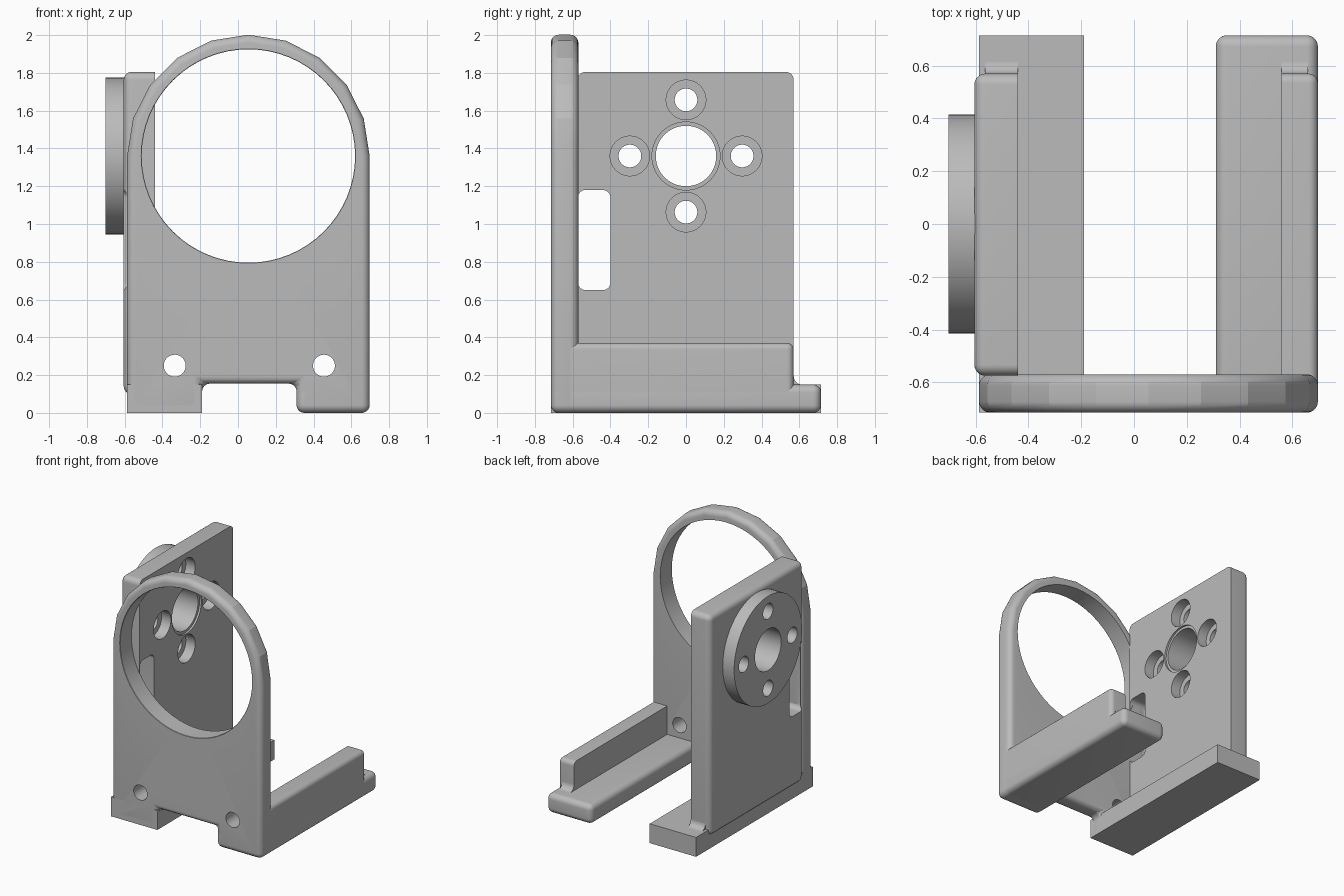
import bpy, bmesh, math
from mathutils import Matrix

cube = bpy.data.objects.get("Cube")
if cube:
    bpy.data.objects.remove(cube, do_unlink=True)

grey = bpy.data.materials.new("light_grey")
grey.use_nodes = True
colour = (0.5, 0.5, 0.5, 1)
grey.diffuse_color = colour
grey.node_tree.nodes["Principled BSDF"].inputs["Base Color"].default_value = colour

FRONT, BACK = -0.715, -0.57      # front plate depth
RING_X, AXIS_Z = 0.055, 1.36     # ring centre and bore height
ROUND = 0.042


def finish(name, bm):
    bmesh.ops.recalc_face_normals(bm, faces=bm.faces)
    mesh = bpy.data.meshes.new(name)
    bm.to_mesh(mesh)
    bm.free()
    obj = bpy.data.objects.new(name, mesh)
    bpy.context.collection.objects.link(obj)
    mesh.materials.append(grey)
    return obj


def round_edges(bm, rule, size=ROUND):
    """Round the sharp edges whose midpoint passes the rule."""
    bm.normal_update()
    edges = [e for e in bm.edges if e.calc_face_angle(0) > 0.7
             and rule((e.verts[0].co + e.verts[1].co) / 2)]
    bmesh.ops.bevel(bm, geom=edges, offset=size, segments=7, profile=0.5,
                    affect='EDGES', clamp_overlap=True)


def prism(name, points, start, end, place, rule=None, size=ROUND):
    """Extrude a profile; place maps (u, v, depth) to x, y, z."""
    bm = bmesh.new()
    low = [bm.verts.new(place(u, v, start)) for u, v in points]
    high = [bm.verts.new(place(u, v, end)) for u, v in points]
    bm.faces.new(low)
    bm.faces.new(high)
    for i in range(len(points)):
        j = (i + 1) % len(points)
        bm.faces.new((low[i], low[j], high[j], high[i]))
    bmesh.ops.recalc_face_normals(bm, faces=bm.faces)
    if rule:
        round_edges(bm, rule, size)
    return finish(name, bm)


def box(name, x, y, z, rule=None, size=ROUND):
    corners = [(x[0], y[0]), (x[1], y[0]), (x[1], y[1]), (x[0], y[1])]
    return prism(name, corners, z[0], z[1], lambda u, v, d: (u, v, d), rule, size)


def cylinder(name, centre, r1, r2, depth, axis):
    turn = Matrix.Rotation(math.pi / 2, 4, 'X' if axis == 'Y' else 'Y')
    bm = bmesh.new()
    bmesh.ops.create_cone(bm, cap_ends=True, segments=64, radius1=r1, radius2=r2,
                          depth=depth, matrix=Matrix.Translation(centre) @ turn)
    return finish(name, bm)


def cut(obj, cutters):
    for cutter in cutters:
        cutter.hide_render = True
        cutter.hide_set(True)
        mod = obj.modifiers.new("cut", 'BOOLEAN')
        mod.operation, mod.solver, mod.object = 'DIFFERENCE', 'EXACT', cutter
    bpy.context.view_layer.objects.active = obj
    for mod in list(obj.modifiers):
        bpy.ops.object.modifier_apply(modifier=mod.name)
    for cutter in cutters:
        bpy.data.objects.remove(cutter, do_unlink=True)


# Front plate: faceted arch on top, notch between the feet
arch = [(RING_X + 0.642 * math.cos(math.radians(a)),
         AXIS_Z + 0.642 * math.sin(math.radians(a))) for a in range(0, 181, 18)]
outline = [(-0.587, 0), (-0.19, 0), (-0.19, 0.155), (0.31, 0.155),
           (0.31, 0), (0.697, 0)] + arch
plate = prism("front_plate", outline, FRONT, BACK, lambda u, v, d: (u, d, v),
              lambda m: True)
mid = (FRONT + BACK) / 2
cut(plate, [cylinder("ring_cutter", (RING_X, mid, AXIS_Z), 0.565, 0.565, 0.5, 'Y'),
            cylinder("lip_cutter", (RING_X, FRONT, AXIS_Z), 0.54, 0.595, 0.06, 'Y')]
    + [cylinder("screw_cutter", (x, mid, 0.25), 0.058, 0.058, 0.5, 'Y')
       for x in (-0.335, 0.455)])

# Left-hand and right-hand feet
square_foot = box("square_foot", (-0.587, -0.19), (FRONT, 0.715), (0, 0.15))
rounded_foot = box("rounded_foot", (0.31, 0.697), (FRONT, 0.715), (0, 0.15),
                   lambda m: True)

# Low rail, rounded on its outer side
rail = box("side_rail", (0.56, 0.697), (-0.65, 0.57), (0.06, 0.37),
           lambda m: m.y > -0.6 and m.x > 0.6 and m.z > 0.1, 0.035)

# Tall wall with a flat inner face
wall = box("side_wall", (-0.605, -0.44), (BACK - 0.005, 0.57), (0.1, 1.805),
           lambda m: m.x < -0.45)
disc = cylinder("mount_disc", (-0.65, 0, AXIS_Z), 0.415, 0.415, 0.105, 'X')


def bore_cutters():
    made = [cylinder("bore", (-0.55, 0, AXIS_Z), 0.16, 0.16, 0.6, 'X'),
            cylinder("bore_lip", (-0.44, 0, AXIS_Z), 0.18, 0.18, 0.03, 'X')]
    for k in range(4):
        y = 0.297 * math.cos(k * math.pi / 2)
        z = AXIS_Z + 0.297 * math.sin(k * math.pi / 2)
        made.append(cylinder("bolt", (-0.55, y, z), 0.06, 0.06, 0.6, 'X'))
        made.append(cylinder("bolt_head", (-0.44, y, z), 0.105, 0.105, 0.16, 'X'))
    return made


slot = box("slot_cutter", (-0.8, -0.3), (-0.572, -0.40), (0.65, 1.18),
           lambda m: abs(m.x + 0.55) < 0.1, 0.04)
cut(wall, bore_cutters() + [slot])
cut(disc, bore_cutters())

# Concave fillets where the rail and wall ends meet the feet
r = 0.045
curve = [(0.56, 0.14), (0.57 + r, 0.14)]
curve += [(0.57 + r - r * math.sin(t * math.pi / 12),
           0.15 + r - r * math.cos(t * math.pi / 12)) for t in range(7)]
curve += [(0.56, 0.15 + r)]
fillets = [prism(name, curve, a, b, lambda u, v, d: (d, u, v))
           for name, a, b in (("rail_fillet", 0.56, 0.66),
                              ("wall_fillet", -0.565, -0.44))]

# Smooth the rounds, keep the facets and corners crisp
bpy.ops.object.select_all(action='DESELECT')
for obj in [plate, square_foot, rounded_foot, rail, wall, disc] + fillets:
    obj.select_set(True)
    bpy.context.view_layer.objects.active = obj
bpy.ops.object.shade_smooth_by_angle(angle=math.radians(16))
